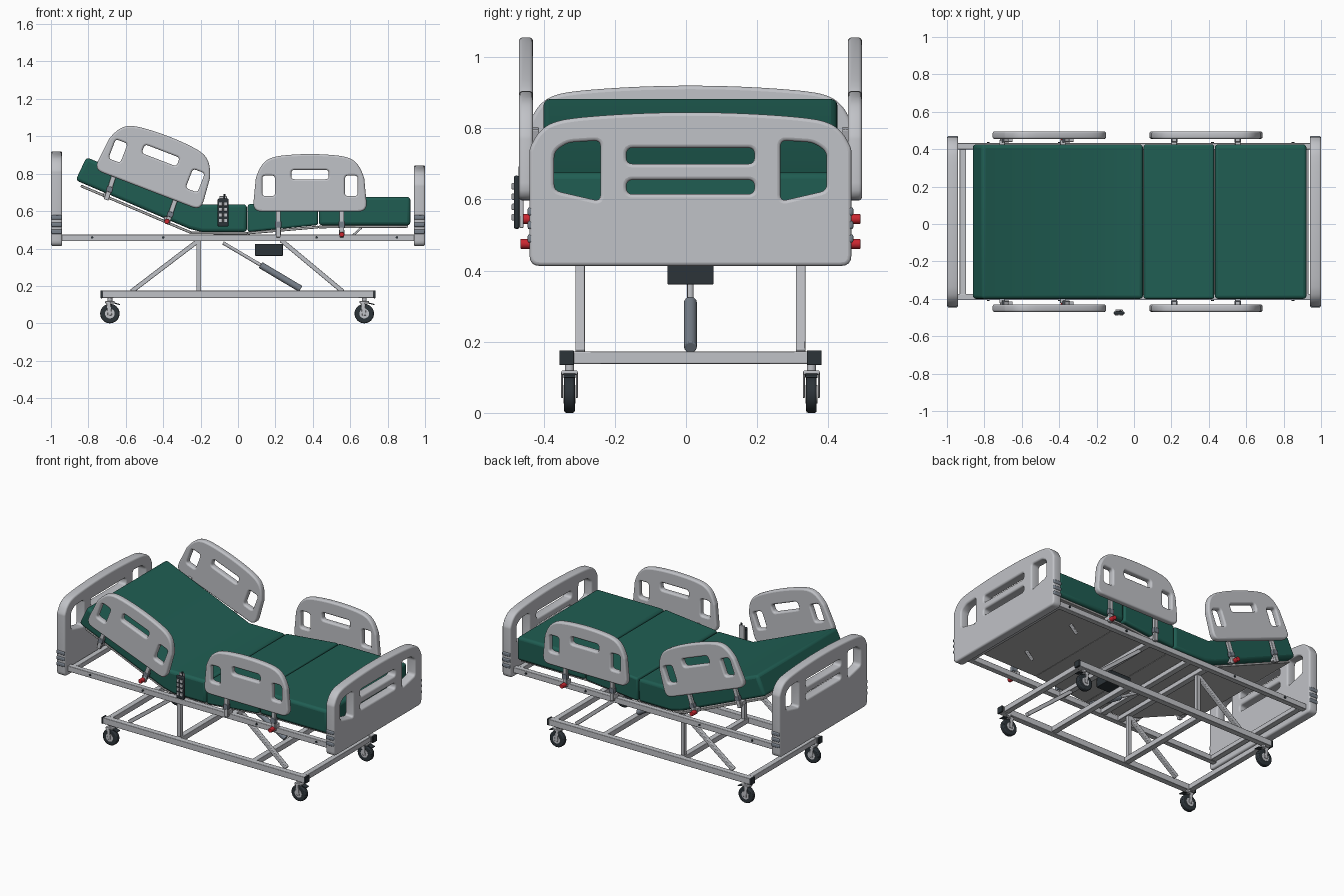
import bpy, bmesh, math
from mathutils import Vector, Matrix

if "Cube" in bpy.data.objects:
    bpy.data.objects.remove(bpy.data.objects["Cube"])

CY = 0.0125  # lengthwise centre line of the bed
SIDES = (("right", -1), ("left", 1))


def material(name, rgb):
    m = bpy.data.materials.new(name)
    m.use_nodes = True
    m.diffuse_color = (*rgb, 1)
    m.node_tree.nodes["Principled BSDF"].inputs["Base Color"].default_value = (*rgb, 1)
    return m


GREY = material("light_grey", (0.53, 0.54, 0.57))
PLATE = material("platform_grey", (0.42, 0.42, 0.42))
GREEN = material("mattress_green", (0.014, 0.11, 0.085))
DARK = material("charcoal", (0.025, 0.033, 0.04))
STEEL = material("blue_grey", (0.19, 0.22, 0.26))
RED = material("red", (0.6, 0.02, 0.03))


def finish(ob, mat, bevel=0.0, segments=2):
    ob.data.materials.clear()
    ob.data.materials.append(mat)
    if bevel:
        b = ob.modifiers.new("Bevel", "BEVEL")
        b.width, b.segments, b.limit_method = bevel, segments, "ANGLE"
    bpy.ops.object.select_all(action="DESELECT")
    ob.select_set(True)
    bpy.context.view_layer.objects.active = ob
    bpy.ops.object.shade_smooth_by_angle(angle=math.radians(35))
    return ob


def from_bmesh(name, bm, mat, bevel=0.0, segments=2):
    me = bpy.data.meshes.new(name)
    bmesh.ops.recalc_face_normals(bm, faces=bm.faces)
    bm.to_mesh(me)
    bm.free()
    ob = bpy.data.objects.new(name, me)
    bpy.context.collection.objects.link(ob)
    return finish(ob, mat, bevel, segments)


def box(name, centre, size, mat, bevel=0.003):
    bm = bmesh.new()
    bmesh.ops.create_cube(bm, size=1, matrix=Matrix.Translation(centre) @ Matrix.Diagonal((*size, 1)))
    return from_bmesh(name, bm, mat, bevel)


def beam(name, a, b, width, depth, mat):
    """Rectangular bar between two points; depth runs across the bed."""
    a, b = Vector(a), Vector(b)
    d = (b - a).normalized()
    y = Vector((0, 1, 0))
    rot = Matrix((d.cross(y), y, -d)).transposed().to_4x4()
    bm = bmesh.new()
    bmesh.ops.create_cube(bm, size=1, matrix=Matrix.Translation((a + b) / 2) @ rot
                          @ Matrix.Diagonal((width, depth, (b - a).length, 1)))
    return from_bmesh(name, bm, mat, 0.003)


def rod(name, a, b, radius, mat, sides=24, bevel=0.0):
    a, b = Vector(a), Vector(b)
    bm = bmesh.new()
    rot = (b - a).to_track_quat("Z", "Y").to_matrix().to_4x4()
    bmesh.ops.create_cone(bm, cap_ends=True, segments=sides, radius1=radius, radius2=radius,
                          depth=(b - a).length, matrix=Matrix.Translation((a + b) / 2) @ rot)
    return from_bmesh(name, bm, mat, bevel)


def prism(name, profile, half_width, mat, bevel):
    """Side profile in x and z, extruded across the bed."""
    bm = bmesh.new()
    face = bm.faces.new([bm.verts.new((x, CY - half_width, z)) for x, z in profile])
    new = bmesh.ops.extrude_face_region(bm, geom=[face])["geom"]
    bmesh.ops.translate(bm, vec=(0, 2 * half_width, 0),
                        verts=[v for v in new if isinstance(v, bmesh.types.BMVert)])
    return from_bmesh(name, bm, mat, bevel, 3)


def rounded(points, radius):
    out, n = [], len(points)
    for i in range(n):
        p, q, r = (Vector(points[(i + k) % n]) for k in (-1, 0, 1))
        cut = min(radius, 0.45 * (p - q).length, 0.45 * (r - q).length)
        a, b = q + (p - q).normalized() * cut, q + (r - q).normalized() * cut
        for t in (0, 0.25, 0.5, 0.75, 1):
            out.append(a.lerp(q, t).lerp(q.lerp(b, t), t))
    return out


def arch(half_base, half_top, bottom, top, crown, drop, power):
    """Flat-bottomed outline with a crowned top and soft shoulders."""
    pts = [(-half_base, bottom), (half_base, bottom)]
    for i in range(21):
        t = math.cos(math.pi * i / 20)
        pts.append((half_top * t, top - crown * t * t - drop * abs(t) ** power))
    return pts


def rect(x0, x1, y0, y1):
    return [(x0, y0), (x1, y0), (x1, y1), (x0, y1)]


def panel(name, outline, holes, thickness, matrix, edge, corner):
    cu = bpy.data.curves.new(name, "CURVE")
    cu.dimensions, cu.fill_mode = "2D", "BOTH"
    cu.bevel_depth, cu.bevel_resolution = edge, 2
    cu.offset, cu.extrude = -edge, thickness / 2 - edge
    for pts in [rounded(outline, corner)] + [rounded(h, 0.018) for h in holes]:
        s = cu.splines.new("POLY")
        s.points.add(len(pts) - 1)
        for sp, p in zip(s.points, pts):
            sp.co = (p.x, p.y, 0, 1)
        s.use_cyclic_u = True
    ob = bpy.data.objects.new(name, cu)
    bpy.context.collection.objects.link(ob)
    ob.matrix_world = matrix
    bpy.ops.object.select_all(action="DESELECT")
    ob.select_set(True)
    bpy.context.view_layer.objects.active = ob
    bpy.ops.object.convert(target="MESH")
    return finish(bpy.context.object, GREY)


# Headboard and footboard, with ridged bumpers on their edges
ACROSS = Matrix(((0, 0, 1, 0), (1, 0, 0, 0), (0, 1, 0, 0), (0, 0, 0, 1)))
for name, x, lift in (("headboard", -0.97, 0.075), ("footboard", 0.97, 0)):
    wing = [(0.253, 0.595), (0.383, 0.625), (0.383, 0.735), (0.345, 0.76), (0.253, 0.766)]
    holes = [wing, [(-u, v) for u, v in wing], rect(-0.18, 0.18, 0.7, 0.745), rect(-0.18, 0.18, 0.615, 0.655)]
    holes = [[(u, v + lift) for u, v in h] for h in holes]
    panel(name, arch(0.4525, 0.4525, 0.413, 0.845 + lift, 0.03, 0.075, 16), holes, 0.06,
          Matrix.Translation((x, CY, 0)) @ ACROSS, 0.01, 0.03)
    for side, s in SIDES:
        for i in range(3):
            box(f"{name}_bumper_{side}_{i}", (x, CY + s * 0.445, 0.49 + 0.038 * i),
                (0.057, 0.026, 0.024), STEEL, 0.006)

# Mattress sections
prism("mattress_head", [(-0.868, 0.765), (-0.81, 0.888), (-0.21, 0.636), (0.048, 0.636),
                        (0.048, 0.488), (-0.19, 0.488), (-0.26, 0.505)], 0.413, GREEN, 0.018)
prism("mattress_thigh", [(0.052, 0.488), (0.428, 0.525), (0.428, 0.674), (0.052, 0.636)], 0.413, GREEN, 0.012)
prism("mattress_foot", rect(0.432, 0.922, 0.524, 0.676), 0.413, GREEN, 0.018)

# Articulated platform under the mattress
JOINTS = [(-0.84, 0.735), (-0.25, 0.484), (0.05, 0.482), (0.43, 0.515), (0.91, 0.518)]
for i, (a, b) in enumerate(zip(JOINTS, JOINTS[1:])):
    beam(f"platform_{i}", (a[0], CY, a[1]), (b[0], CY, b[1]), 0.014, 0.78, PLATE)

# Upper frame, base frame and lifting legs
for side, s in SIDES:
    yr, yb, yl = CY + s * 0.403, CY + s * 0.348, CY + s * 0.31
    box(f"upper_rail_{side}", (0, yr, 0.457), (1.9, 0.034, 0.036), GREY)
    box(f"base_rail_{side}", (0, yb, 0.155), (1.45, 0.038, 0.04), GREY)
    for x in (-0.78, -0.4, 0.42, 0.85):
        rod(f"frame_bolt_{side}", (x, yr, 0.459), (x, yr + s * 0.022, 0.459), 0.007, DARK, 12)
    for x in (-0.73, 0.73):
        box(f"base_end_cap_{side}", (x, yb, 0.155), (0.012, 0.041, 0.042), DARK)
    box(f"lift_post_{side}", (-0.21, yl, 0.307), (0.026, 0.026, 0.27), GREY)
    beam(f"head_brace_{side}", (-0.57, yl, 0.17), (-0.215, yl, 0.44), 0.024, 0.026, GREY)
    beam(f"foot_brace_{side}", (0.23, yl, 0.445), (0.56, yl, 0.17), 0.024, 0.026, GREY)
    beam(f"foot_strut_{side}", (0.61, CY + s * 0.2, 0.465), (0.66, CY + s * 0.2, 0.512), 0.012, 0.02, GREY)
for x in (-0.915, -0.21, -0.08, 0.23, 0.915):
    box("upper_crossbar", (x, CY, 0.457), (0.036, 0.78, 0.03), GREY)
for x in (-0.7, -0.21, 0.34, 0.7):
    box("base_crossbar", (x, CY, 0.155), (0.036, 0.66, 0.034), GREY)

# Lifting actuator and control box
rod("actuator_rod", (-0.08, CY, 0.43), (0.14, CY, 0.3), 0.009, GREY)
rod("actuator_body", (0.12, CY, 0.312), (0.335, CY, 0.184), 0.018, STEEL, 24, 0.003)
box("control_box", (0.165, CY, 0.393), (0.15, 0.13, 0.064), DARK)

# Swivel casters with forks and brake pedals
for x in (-0.685, 0.675):
    for side, s in SIDES:
        y = CY + s * 0.34
        rod("caster_wheel", (x, y - 0.015, 0.052), (x, y + 0.015, 0.052), 0.052, DARK, 32, 0.006)
        rod("caster_hub", (x, y - 0.017, 0.052), (x, y + 0.017, 0.052), 0.026, GREY)
        rod("caster_stem", (x, y, 0.105), (x, y, 0.137), 0.013, GREY)
        box("caster_crown", (x, y, 0.113), (0.05, 0.046, 0.012), GREY)
        for k in (-1, 1):
            beam("caster_fork", (x - 0.008, y + k * 0.021, 0.115), (x, y + k * 0.021, 0.042), 0.022, 0.005, GREY)
        beam("brake_pedal", (x + 0.01, y, 0.112), (x + 0.055, y, 0.1), 0.006, 0.035, DARK)

# Side rails: two per side, the head pair tilted with the backrest
HOLES = [rect(-0.255, -0.187, -0.055, 0.055), rect(0.187, 0.255, -0.055, 0.055), rect(-0.1, 0.1, 0.035, 0.085)]
UPRIGHT = Matrix.Rotation(math.pi / 2, 4, "X")
for end, x, z, tilt in (("head", -0.435, 0.842, math.radians(21)), ("foot", 0.385, 0.735, 0)):
    for side, s in SIDES:
        place = Matrix.Translation((x, CY + s * 0.4625, z)) @ Matrix.Rotation(tilt, 4, "Y") @ UPRIGHT
        panel(f"{end}_side_rail_{side}", arch(0.307, 0.29, -0.138, 0.17, 0.03, 0.1, 9), HOLES, 0.04,
              place, 0.01, 0.05)

# Side rail posts, collars and red release knobs
POSTS = [("foot_outer", 0.555, 0.46, 0.555, 0.63, True), ("foot_inner", 0.215, 0.46, 0.215, 0.63, False),
         ("head_inner", -0.38, 0.53, -0.335, 0.66, True), ("head_outer", -0.705, 0.66, -0.66, 0.8, False)]
for name, x0, z0, x1, z1, knob in POSTS:
    for side, s in SIDES:
        y = CY + s * 0.436
        a, b = Vector((x0, y, z0)), Vector((x1, y, z1))
        beam(f"{name}_post_{side}", a, b, 0.026, 0.02, GREY)
        beam(f"{name}_collar_{side}", a.lerp(b, 0.3), a.lerp(b, 0.5), 0.034, 0.027, STEEL)
        beam(f"{name}_bracket_{side}", (x0, y - s * 0.02, z0 + 0.012), (x0, y - s * 0.02, z0 + 0.04), 0.03, 0.04, GREY)
        if knob:
            rod(f"{name}_knob_{side}", (x0, y, z0 + 0.015), (x0, CY + s * 0.478, z0 + 0.015), 0.014, RED, 20, 0.003)

# Hand control hanging on the right side
box("handset_body", (-0.08, -0.476, 0.592), (0.058, 0.016, 0.15), DARK, 0.006)
box("handset_back", (-0.08, -0.463, 0.6), (0.04, 0.012, 0.16), GREY)
rod("handset_hook", (-0.073, -0.466, 0.66), (-0.073, -0.466, 0.692), 0.005, DARK, 12)
for row in range(4):
    for k in (-1, 1):
        box("handset_button", (-0.08 + k * 0.013, -0.486, 0.55 + row * 0.029), (0.019, 0.008, 0.018), GREY, 0.002)
